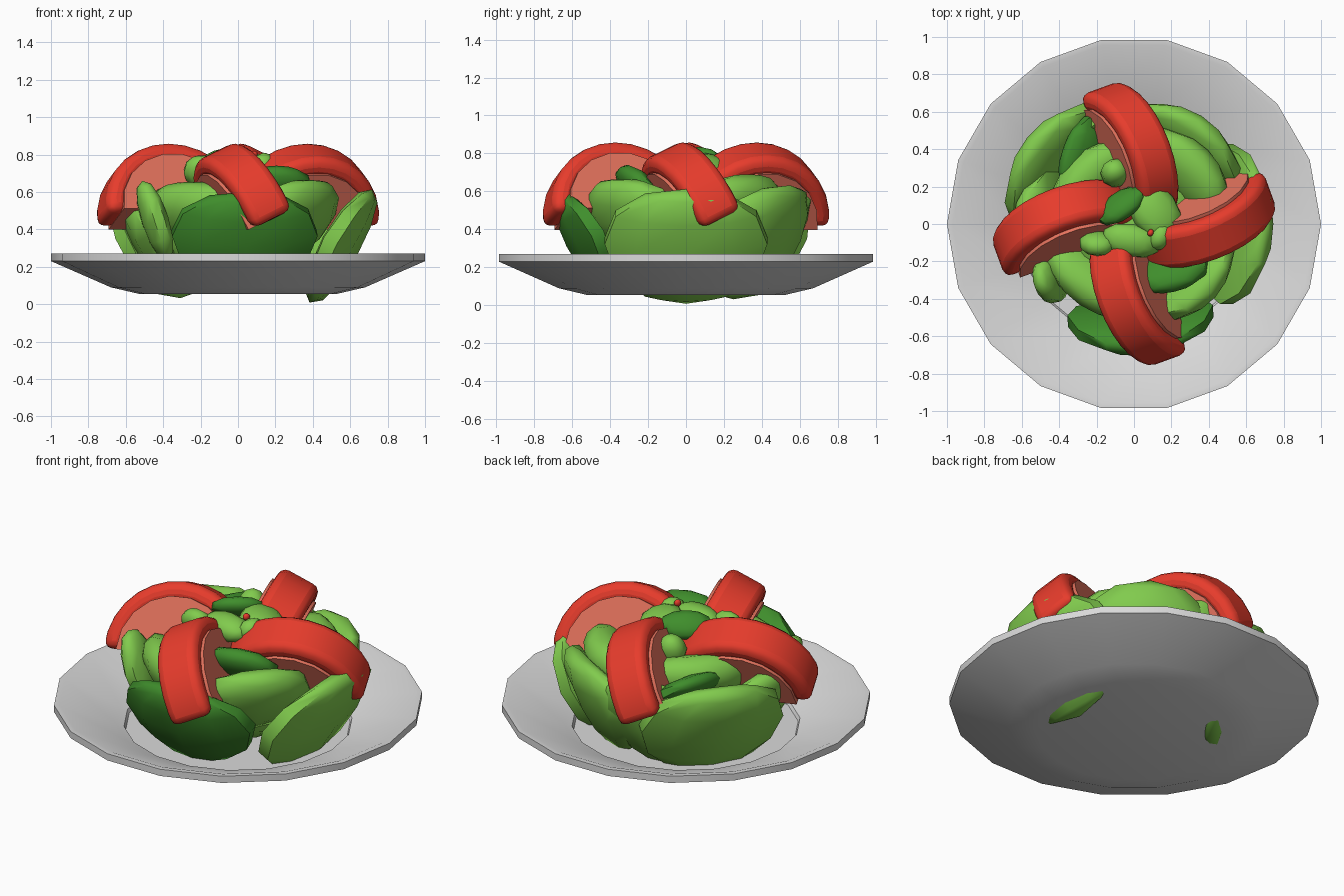
import bpy, bmesh, math
from math import radians, cos, sin, pi
from mathutils import Matrix, Vector

cube = bpy.data.objects.get("Cube")
if cube:
    bpy.data.objects.remove(cube, do_unlink=True)


def material(name, rgb):
    m = bpy.data.materials.new(name)
    m.use_nodes = True
    m.diffuse_color = (*rgb, 1)
    m.node_tree.nodes["Principled BSDF"].inputs["Base Color"].default_value = (*rgb, 1)
    return m


LIGHT = material("light green", (0.22, 0.60, 0.075))
DARK = material("dark green", (0.05, 0.27, 0.025))
RED = material("tomato red", (0.80, 0.045, 0.025))
FLESH = material("tomato flesh", (0.78, 0.17, 0.11))
GREY = material("plate grey", (0.70, 0.70, 0.70))


def finish(bm, name, mat, matrix=Matrix(), angle=35, bevel=0):
    bmesh.ops.recalc_face_normals(bm, faces=bm.faces)
    mesh = bpy.data.meshes.new(name)
    bm.to_mesh(mesh)
    bm.free()
    mesh.materials.append(mat)
    ob = bpy.data.objects.new(name, mesh)
    bpy.context.collection.objects.link(ob)
    ob.matrix_world = matrix
    if bevel:
        mod = ob.modifiers.new("rounded edges", 'BEVEL')
        mod.width, mod.segments = bevel, 3
        mod.limit_method, mod.angle_limit = 'ANGLE', radians(40)
    bpy.ops.object.select_all(action='DESELECT')
    ob.select_set(True)
    bpy.context.view_layer.objects.active = ob
    bpy.ops.object.shade_smooth_by_angle(angle=radians(angle))


# Plate: turned profile with eighteen sides
def plate():
    profile = [(0, .055), (.53, .055), (.68, .09), (1, .23), (1, .27), (.97, .27),
               (.66, .145), (.62, .13), (.61, .11), (0, .11)]
    bm = bmesh.new()
    verts = [bm.verts.new((r, 0, z)) for r, z in profile]
    edges = [bm.edges.new(pair) for pair in zip(verts, verts[1:])]
    bmesh.ops.spin(bm, geom=verts + edges, axis=(0, 0, 1), cent=(0, 0, 0),
                   angle=2 * pi, steps=18, use_duplicate=False)
    bmesh.ops.remove_doubles(bm, verts=bm.verts, dist=0.0005)
    finish(bm, "plate", GREY, angle=25)


# Half disc or half ring standing on its straight side
def half_ring(outer, inner, width, steps):
    bm = bmesh.new()
    arc = [pi * i / steps for i in range(steps + 1)]
    points = [(outer * cos(a), outer * sin(a)) for a in arc]
    points += [(inner * cos(a), inner * sin(a)) for a in reversed(arc)] if inner else []
    face = bm.faces.new([bm.verts.new((x, -width / 2, z)) for x, z in points])
    new = bmesh.ops.extrude_face_region(bm, geom=[face])["geom"]
    bmesh.ops.translate(bm, vec=(0, width, 0),
                        verts=[v for v in new if isinstance(v, bmesh.types.BMVert)])
    return bm


# Tomato slice: rounded skin band with flesh standing slightly proud of it
def tomato_slice(side, turn):
    place = (Matrix.Rotation(turn, 4, 'Z') @ Matrix.Translation((-.345, -.06, .455))
             @ Matrix.Rotation(radians(20), 4, 'Z') @ Matrix.Rotation(radians(-25), 4, 'X'))
    finish(half_ring(.405, .29, .24, 14), side + "_tomato_skin", RED, place, bevel=.045)
    finish(half_ring(.325, 0, .27, 9), side + "_tomato_flesh", FLESH, place)


# Leaf: flattened, cupped pod, placed around the plate and leaning outward
def leaf(name, mat, azimuth, radius, z, size, lean=0, roll=0, twist=0, bend=0.0):
    bm = bmesh.new()
    bmesh.ops.create_uvsphere(bm, u_segments=10, v_segments=6, radius=1)
    length, thick, height = size
    for v in bm.verts:
        along, across, up = v.co
        across = math.copysign(abs(across) ** .8, across)
        v.co = Vector((thick * across - bend * along ** 2, length * along, height * up))
    place = (Matrix.Rotation(radians(azimuth), 4, 'Z') @ Matrix.Translation((radius, 0, z))
             @ Matrix.Rotation(radians(twist), 4, 'Z') @ Matrix.Rotation(radians(lean), 4, 'Y')
             @ Matrix.Rotation(radians(roll), 4, 'X'))
    finish(bm, name, mat, place, angle=52)


plate()
for i, side in enumerate(("right", "front", "left", "back")):
    tomato_slice(side, i * pi / 2)

# Outer leaves leaning outward like a bowl
leaf("front_outer_leaf", DARK, -86, .55, .35, (.41, .09, .28), 27, bend=.07)
leaf("left_outer_leaf", LIGHT, 0, .55, .31, (.45, .10, .345), 29, bend=.07)
leaf("back_left_outer_leaf", LIGHT, 58, .52, .36, (.40, .10, .30), 25, bend=.10)
leaf("back_outer_leaf", LIGHT, 100, .52, .36, (.28, .09, .30), 22, roll=20, bend=.06)
leaf("back_right_outer_leaf", LIGHT, 141, .55, .335, (.42, .10, .34), 27, bend=.08)
leaf("right_outer_leaf", LIGHT, 178, .48, .36, (.32, .10, .28), 28, bend=.06)
leaf("front_right_upright_leaf", LIGHT, 213, .53, .45, (.14, .07, .22), 18, twist=-22)

# Inner leaves
leaf("front_inner_leaf", LIGHT, 236, .37, .48, (.36, .12, .19), 35, bend=.05)
leaf("front_left_inner_leaf", LIGHT, -42, .44, .47, (.32, .10, .22), 30, bend=.06)
leaf("back_left_inner_leaf", LIGHT, 45, .40, .52, (.32, .12, .19), 40, bend=.05)
leaf("back_right_inner_leaf", LIGHT, 135, .33, .54, (.32, .12, .17), 40, bend=.05)
leaf("back_dark_leaf", DARK, 126, .45, .54, (.24, .06, .15), 50, twist=35)
leaf("front_dark_leaf", DARK, -52, .31, .62, (.22, .07, .15), 45, twist=-25)

# Heart of the salad and the small leaves on top
leaf("heart_leaf", LIGHT, 0, 0, .38, (.42, .42, .28))
leaf("top_leaf", LIGHT, 35, .13, .72, (.19, .13, .08), 15)
leaf("top_dark_leaf", DARK, 125, .12, .765, (.15, .05, .085), -50)
leaf("top_front_leaf", LIGHT, -100, .09, .73, (.16, .09, .07), 10)
leaf("top_right_small_leaf", LIGHT, 208, .22, .71, (.10, .06, .09), 25, twist=60)
leaf("top_back_small_leaf", LIGHT, 110, .29, .69, (.08, .07, .10), 20)
leaf("top_left_small_leaf", LIGHT, -25, .15, .74, (.08, .06, .07), 30)
leaf("tomato_crumb", RED, -28, .10, .80, (.02, .016, .02))
